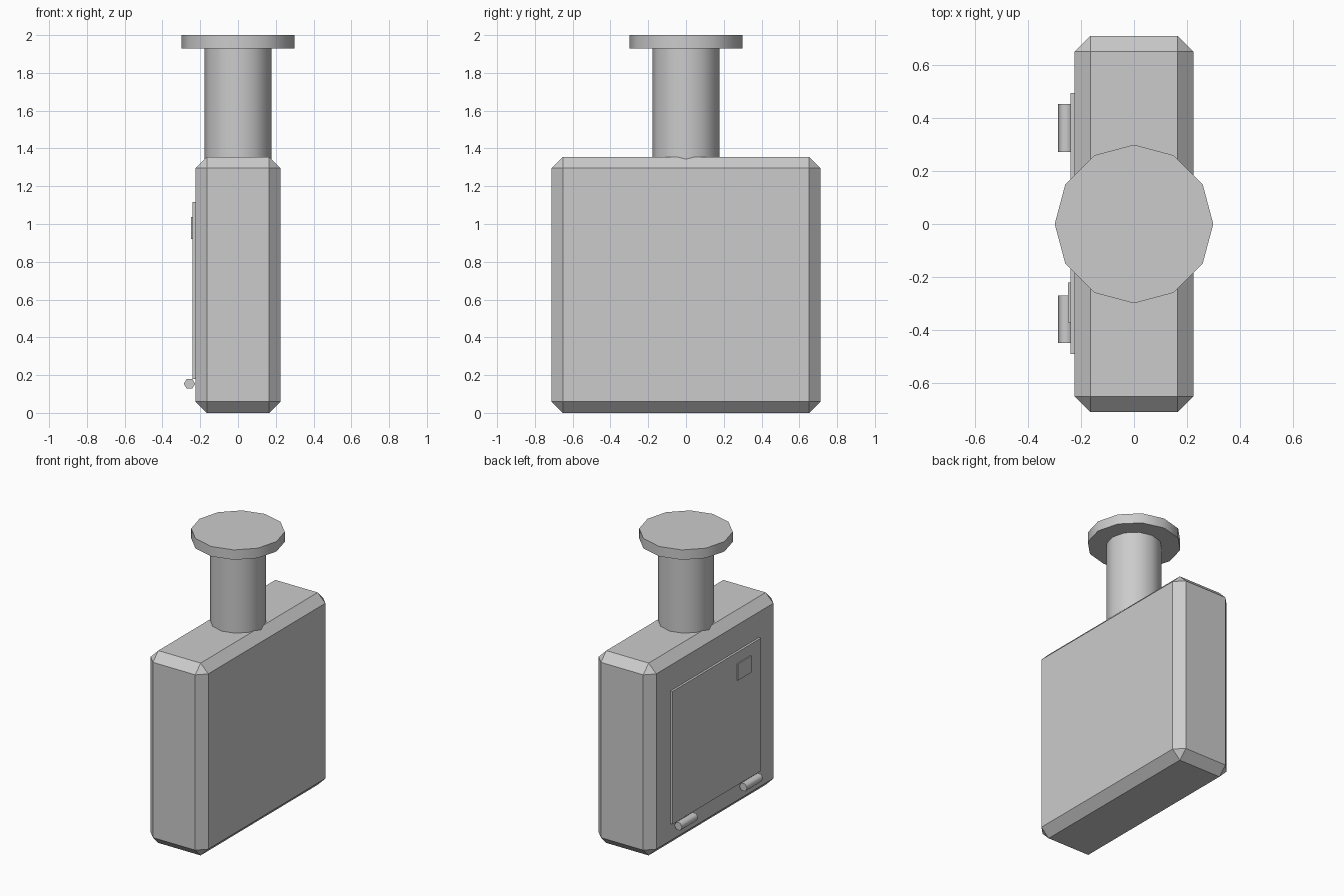
import bpy
import bmesh
import math
from mathutils import Matrix, Vector

if "Cube" in bpy.data.objects:
    bpy.data.objects.remove(bpy.data.objects["Cube"])

grey = bpy.data.materials.new("plain_grey")
grey.diffuse_color = (0.6, 0.6, 0.6, 1.0)
grey.use_nodes = True
grey.node_tree.nodes["Principled BSDF"].inputs["Base Color"].default_value = grey.diffuse_color


def finish(name, bm):
    bmesh.ops.recalc_face_normals(bm, faces=bm.faces[:])
    mesh = bpy.data.meshes.new(name)
    bm.to_mesh(mesh)
    bm.free()
    mesh.materials.append(grey)
    obj = bpy.data.objects.new(name, mesh)
    bpy.context.collection.objects.link(obj)
    return obj


def box(name, lo, hi, chamfer=0.0):
    lo, hi = Vector(lo), Vector(hi)
    bm = bmesh.new()
    matrix = Matrix.Translation((lo + hi) / 2) @ Matrix.Diagonal((*(hi - lo), 1))
    bmesh.ops.create_cube(bm, size=1, matrix=matrix)
    if chamfer:
        bmesh.ops.bevel(bm, geom=bm.edges[:], offset=chamfer, segments=1,
                        profile=0.5, affect='EDGES')
    return finish(name, bm)


def cylinder(name, radius, length, centre, sides, rotation=Matrix()):
    bm = bmesh.new()
    bmesh.ops.create_cone(bm, cap_ends=True, segments=sides, radius1=radius,
                          radius2=radius, depth=length,
                          matrix=Matrix.Translation(centre) @ rotation)
    # smooth round the side, flat ends with sharp rims
    for face in bm.faces:
        face.smooth = len(face.verts) == 4
    for edge in bm.edges:
        edge.smooth = all(f.smooth for f in edge.link_faces)
    return finish(name, bm)


# chamfered main body
box("body", (-0.225, -0.712, 0), (0.225, 0.712, 1.356), 0.06)

# neck and round top plate
cylinder("neck", 0.178, 0.60, (0, 0, 1.64), 12, Matrix.Rotation(math.pi / 2, 4, 'Z'))
cylinder("top_plate", 0.30, 0.07, (0, 0, 1.965), 12)

# door panel with its small latch on the left side
box("door", (-0.241, -0.492, 0.18), (-0.22, 0.495, 1.116))
box("latch", (-0.249, -0.373, 0.921), (-0.235, -0.222, 1.038))

# hexagonal hinge barrels below the door
lay_down = Matrix.Rotation(math.pi / 2, 4, 'X') @ Matrix.Rotation(math.pi / 2, 4, 'Z')
for side, y in (("front", -0.36), ("back", 0.363)):
    hinge = cylinder(side + "_hinge", 0.03, 0.18, (0, 0, 0), 6)
    # turn so that two hexagon corners point along x
    first = max(hinge.data.vertices, key=lambda v: v.co.x)
    spin = Matrix.Rotation(-math.atan2(first.co.y, first.co.x), 4, 'Z')
    hinge.data.transform(Matrix.Translation((-0.257, y, 0.154))
                         @ Matrix.Rotation(math.pi / 2, 4, 'X') @ spin)
